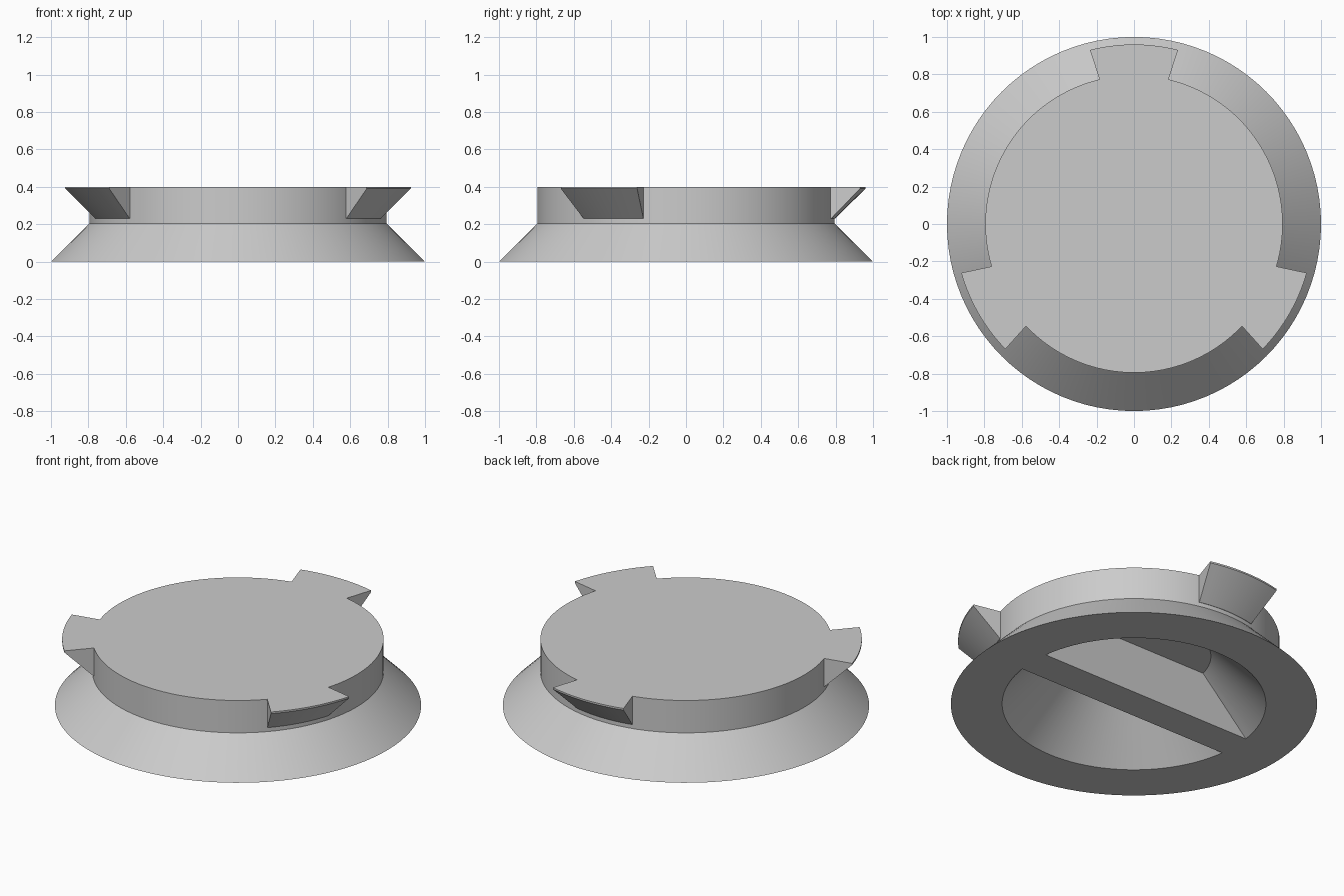
import bpy, bmesh
from math import sin, cos, pi, radians

old = bpy.data.objects.get("Cube")
if old:
    bpy.data.objects.remove(old, do_unlink=True)

SEGMENTS = 96
HEIGHT = 0.4
BODY_R = 0.795

grey = bpy.data.materials.new("plain grey")
grey.use_nodes = True
grey.diffuse_color = (0.6, 0.6, 0.6, 1)
grey.node_tree.nodes["Principled BSDF"].inputs["Base Color"].default_value = (0.6, 0.6, 0.6, 1)


def make_object(name, bm):
    bmesh.ops.recalc_face_normals(bm, faces=bm.faces)
    mesh = bpy.data.meshes.new(name)
    bm.to_mesh(mesh)
    bm.free()
    mesh.materials.append(grey)
    obj = bpy.data.objects.new(name, mesh)
    bpy.context.collection.objects.link(obj)
    return obj


def lathe(name, profile):
    """Spin an (r, z) profile around z; both ends are capped flat."""
    bm = bmesh.new()
    rings = []
    for r, z in profile:
        rings.append([bm.verts.new((r * cos(2 * pi * i / SEGMENTS), r * sin(2 * pi * i / SEGMENTS), z))
                      for i in range(SEGMENTS)])
    for a, b in zip(rings, rings[1:]):
        for i in range(SEGMENTS):
            j = (i + 1) % SEGMENTS
            bm.faces.new((a[i], a[j], b[j], b[i]))
    bm.faces.new(rings[0])
    bm.faces.new(rings[-1])
    return make_object(name, bm)


def locking_tab(name, middle, steps=10):
    """Wedge with a sloped underside, its section swept along an arc."""
    # radius, height, half angle of each section corner
    section = [(0.76, HEIGHT, 13.2), (0.96, HEIGHT, 14.2), (0.96, 0.39, 14.2),
               (0.797, 0.23, 13.4), (0.76, 0.23, 13.2)]
    bm = bmesh.new()
    rows = []
    for i in range(steps + 1):
        t = 2 * i / steps - 1
        row = []
        for r, z, half in section:
            a = radians(middle + t * half)
            row.append(bm.verts.new((r * cos(a), r * sin(a), z)))
        rows.append(row)
    n = len(section)
    for a, b in zip(rows, rows[1:]):
        for k in range(n):
            bm.faces.new((a[k], a[(k + 1) % n], b[(k + 1) % n], b[k]))
    bm.faces.new(rows[0])
    bm.faces.new(rows[-1])
    return make_object(name, bm)


def grip_bar():
    bm = bmesh.new()
    bmesh.ops.create_cube(bm, size=1)
    for v in bm.verts:
        v.co = (v.co.x * 1.5, v.co.y * 0.2, (v.co.z + 0.5) * 0.35)
    return make_object("grip_bar", bm)


# Cap: inner ceiling, conical recess, flared flange, straight plug, flat top
cap = lathe("cap", [(0.42, 0.3), (0.72, 0), (1, 0), (BODY_R, 0.205),
                    (BODY_R, HEIGHT)])

# Merge the three tabs and the bar across the recess into the cap
parts = [locking_tab("locking_tab", angle) for angle in (90, 210, 330)] + [grip_bar()]
bpy.context.view_layer.objects.active = cap
for part in parts:
    mod = cap.modifiers.new("join " + part.name, 'BOOLEAN')
    mod.operation = 'UNION'
    mod.solver = 'EXACT'
    mod.object = part
    bpy.ops.object.modifier_apply(modifier=mod.name)
    bpy.data.objects.remove(part, do_unlink=True)

bpy.ops.object.select_all(action='DESELECT')
cap.select_set(True)
bpy.ops.object.shade_smooth_by_angle(angle=radians(25))
